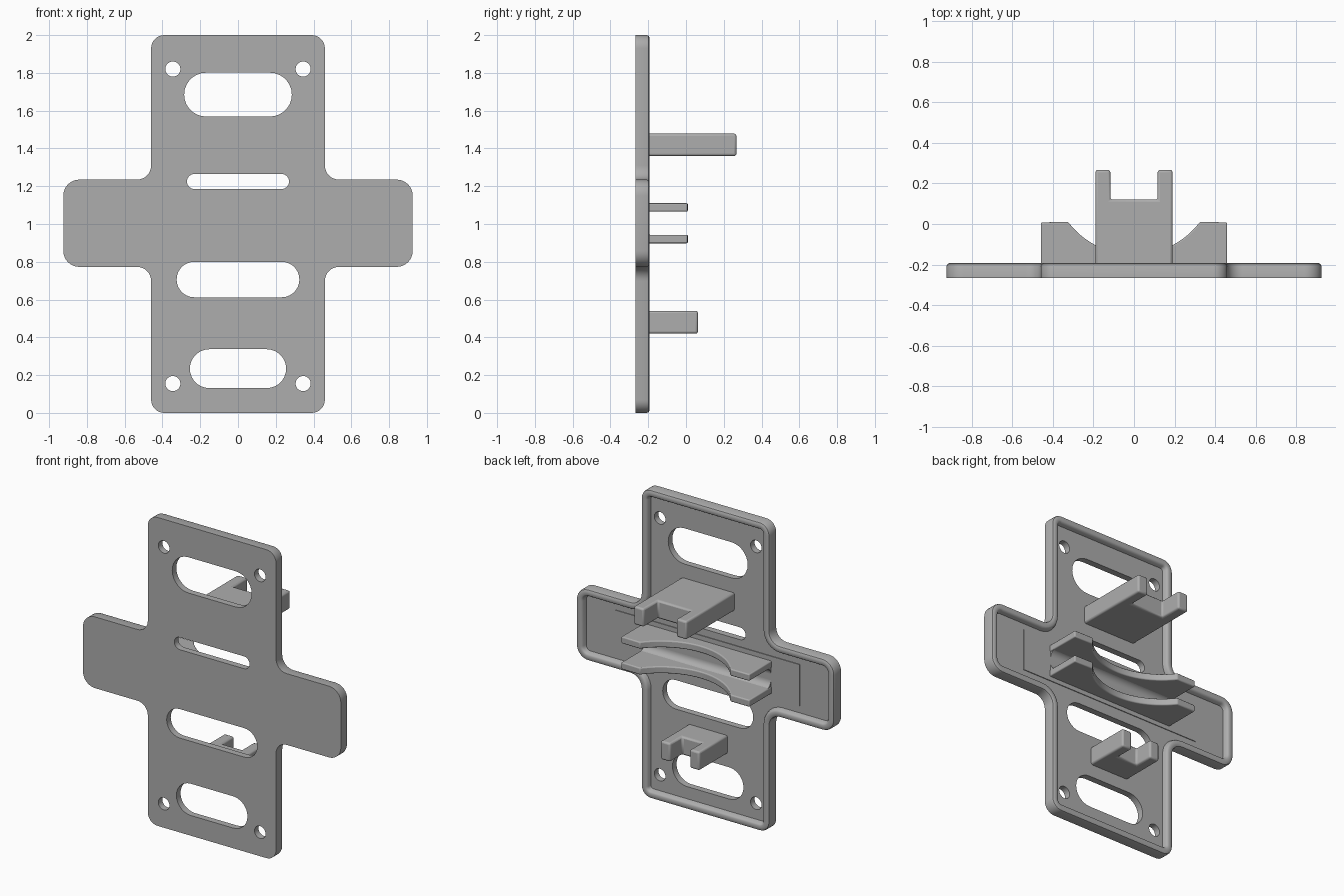
import bpy, bmesh, math
from mathutils import Vector

if "Cube" in bpy.data.objects:
    bpy.data.objects.remove(bpy.data.objects["Cube"])

FRONT, FLOOR, BACK = -0.267, -0.225, -0.193

grey = bpy.data.materials.new("plain grey")
grey.use_nodes = True
grey.diffuse_color = (0.42, 0.42, 0.42, 1)
grey.node_tree.nodes["Principled BSDF"].inputs["Base Color"].default_value = (0.42, 0.42, 0.42, 1)


def finish(bm, name, bevel=0):
    bmesh.ops.recalc_face_normals(bm, faces=bm.faces)
    mesh = bpy.data.meshes.new(name)
    bm.to_mesh(mesh)
    bm.free()
    mesh.materials.append(grey)
    ob = bpy.data.objects.new(name, mesh)
    bpy.context.collection.objects.link(ob)
    bpy.ops.object.select_all(action='DESELECT')
    ob.select_set(True)
    bpy.context.view_layer.objects.active = ob
    if bevel:
        mod = ob.modifiers.new("rounded edges", 'BEVEL')
        mod.width = bevel
        mod.segments = 3
        mod.limit_method = 'ANGLE'
        mod.angle_limit = math.radians(40)
    bpy.ops.object.shade_smooth_by_angle(angle=math.radians(35))
    return ob


def rounded_outline(corners, inset=0, steps=8):
    """Rounded right-angled outline, anticlockwise; corners are (x, z, radius)."""
    pts = []
    n = len(corners)
    for i, (x, z, r) in enumerate(corners):
        p = Vector((x, z))
        din = (p - Vector(corners[i - 1][:2])).normalized()
        dout = (Vector(corners[(i + 1) % n][:2]) - p).normalized()
        p += inset * (Vector((-din.y, din.x)) + Vector((-dout.y, dout.x)))
        convex = din.cross(dout) > 0
        r = r - inset if convex else r + inset
        centre = p - r * din + r * dout
        for k in range(steps + 1):
            a = k / steps * math.pi / 2
            pts.append(centre - dout * r * math.cos(a) + din * r * math.sin(a))
    return pts


def slot(cx, cz, half_w, half_h, steps=14):
    """Slot with round ends; a circle when both half sizes match."""
    pts = []
    for side, start in ((1, -math.pi / 2), (-1, math.pi / 2)):
        for k in range(steps + 1):
            a = start + math.pi * k / steps
            pts.append(Vector((cx + side * (half_w - half_h) + half_h * math.cos(a),
                               cz + half_h * math.sin(a))))
    return [p for i, p in enumerate(pts) if (p - pts[i - 1]).length > 1e-5]


def add_loop(bm, pts, y):
    return [bm.verts.new((p.x, y, p.y)) for p in pts]


def ring_edges(bm, loop):
    edges = []
    for i, v in enumerate(loop):
        pair = (loop[i - 1], v)
        edges.append(bm.edges.get(pair) or bm.edges.new(pair))
    return edges


def skin(bm, a, b):
    for i in range(len(a)):
        bm.faces.new((a[i - 1], a[i], b[i], b[i - 1]))


def prism(name, profile, lo, hi, axis='z', bevel=0.0):
    """Extrude a profile: (x, y) along z, or (y, z) along x."""
    bm = bmesh.new()
    place = (lambda p, t: (p[0], p[1], t)) if axis == 'z' else (lambda p, t: (t, p[0], p[1]))
    a = [bm.verts.new(place(p, lo)) for p in profile]
    b = [bm.verts.new(place(p, hi)) for p in profile]
    bm.faces.new(a)
    bm.faces.new(b)
    skin(bm, a, b)
    return finish(bm, name, bevel)


# Cross-shaped plate with a rounded raised rim at the back
half = [(0.46, 0, 0.07), (0.46, 0.773, 0.075), (0.925, 0.773, 0.085),
        (0.925, 1.235, 0.085), (0.46, 1.235, 0.075), (0.46, 2, 0.07)]
cross = half + [(-x, z, r) for x, z, r in reversed(half)]
rim = [(0, FRONT), (0, BACK - 0.015), (0.004, BACK - 0.005), (0.014, BACK),
       (0.034, BACK), (0.041, BACK - 0.004), (0.046, BACK - 0.012), (0.052, FLOOR)]
holes = [slot(0, 1.685, 0.285, 0.116), slot(0, 1.225, 0.27, 0.04),
         slot(0, 0.706, 0.325, 0.094), slot(0, 0.234, 0.255, 0.103)]
holes += [slot(sx * 0.345, z, 0.04, 0.04) for sx in (-1, 1) for z in (0.155, 1.82)]

bm = bmesh.new()
loops = [add_loop(bm, rounded_outline(cross, d), y) for d, y in rim]
for a, b in zip(loops, loops[1:]):
    skin(bm, a, b)
front_edges = ring_edges(bm, loops[0])
floor_edges = ring_edges(bm, loops[-1])
for pts in holes:
    a, b = add_loop(bm, pts, FRONT), add_loop(bm, pts, FLOOR)
    skin(bm, a, b)
    front_edges += ring_edges(bm, a)
    floor_edges += ring_edges(bm, b)
for edges, ny in ((front_edges, -1), (floor_edges, 1)):
    bmesh.ops.triangle_fill(bm, edges=edges, use_beauty=True, normal=(0, ny, 0))
finish(bm, "plate")

# Shallow pad under the ribs
pad_y = FLOOR + 0.005
prism("rib_pad", [(FLOOR - 0.01, 0.87), (pad_y, 0.87), (pad_y, 1.14), (FLOOR - 0.01, 1.14)],
      -0.66, 0.66, 'x')

# Two cradle ribs with a circular scoop
RADIUS, CENTRE_Y = 0.407, 0.255
sweep = math.asin(0.325 / RADIUS)
scoop = []
for k in range(25):
    a = sweep * (1 - k / 12)
    scoop.append((RADIUS * math.sin(a), CENTRE_Y - RADIUS * math.cos(a)))
rib = [(-0.46, FLOOR - 0.01), (0.46, FLOOR - 0.01), (0.46, 0.008)] + scoop + [(-0.46, 0.008)]
prism("lower_rib", rib, 0.898, 0.943, bevel=0.007)
prism("upper_rib", rib, 1.066, 1.11, bevel=0.007)

# Coved channel joining the ribs at their base
cove = 0.045
arc = [(cove * (1 - math.sin(k * math.pi / 16)), cove * (1 - math.cos(k * math.pi / 16)))
       for k in range(9)]
channel = [(pad_y + dy, 0.94 + dz) for dy, dz in arc]
channel += [(pad_y + dy, 1.069 - dz) for dy, dz in reversed(arc)]
channel += [(FLOOR - 0.01, 1.069), (FLOOR - 0.01, 0.94)]
prism("rib_channel", channel, -0.455, 0.455, 'x')


# Forked brackets
def fork(name, half_w, tip, notch_w, notch_y, lo, hi):
    right = [(half_w, FLOOR - 0.01), (half_w, tip), (notch_w, tip), (notch_w, notch_y)]
    prism(name, right + [(-x, y) for x, y in reversed(right)], lo, hi, bevel=0.012)


fork("upper_bracket", 0.19, 0.267, 0.117, 0.12, 1.36, 1.478)
fork("lower_bracket", 0.14, 0.063, 0.07, -0.06, 0.42, 0.54)
